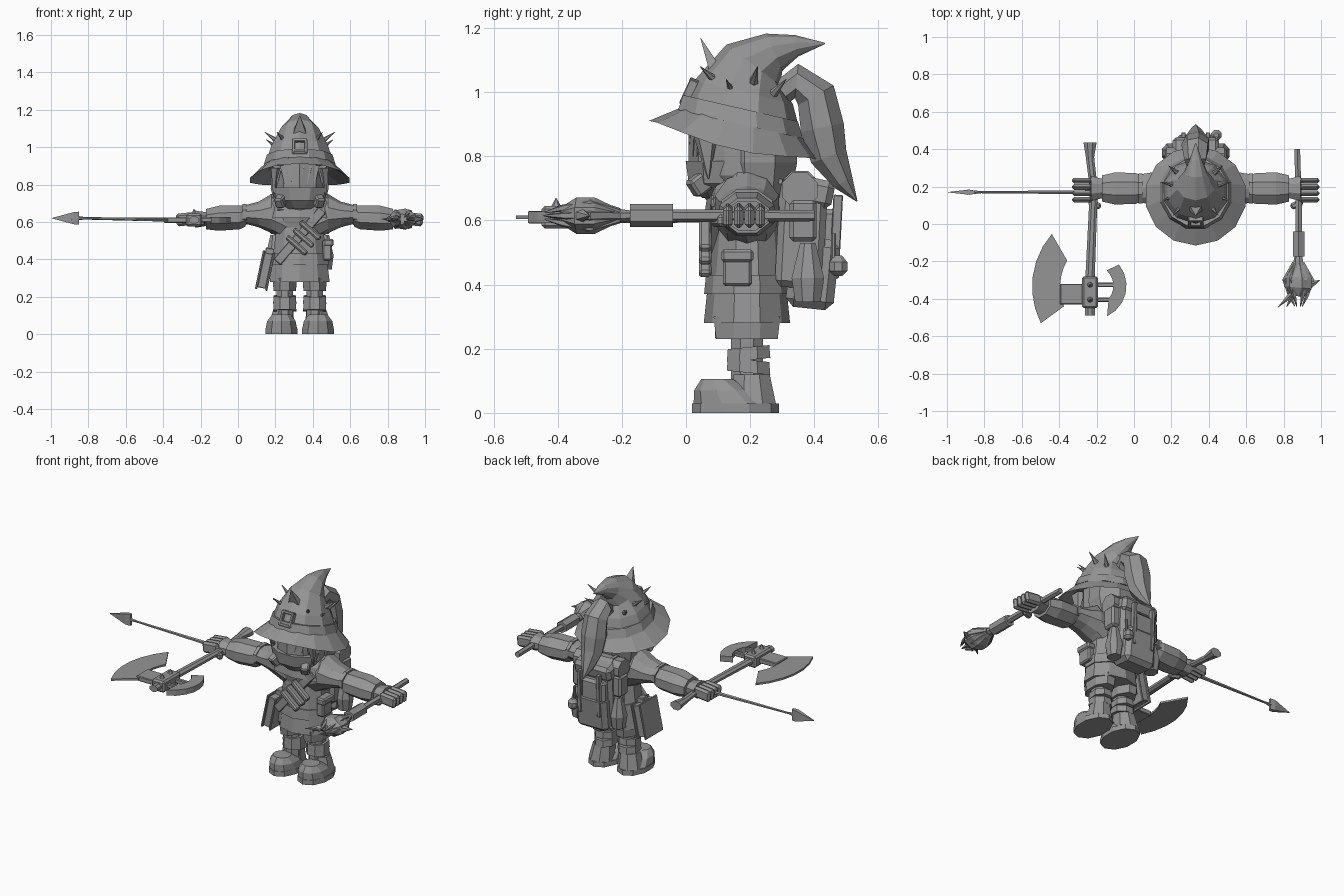
import bpy, bmesh
from math import cos, sin, pi, tau, radians
from mathutils import Vector, Matrix, Euler

cube = bpy.data.objects.get("Cube")
if cube:
    bpy.data.objects.remove(cube)

grey = bpy.data.materials.new("plain grey")
grey.use_nodes = True
grey.diffuse_color = (.3, .3, .3, 1)
grey.node_tree.nodes["Principled BSDF"].inputs["Base Color"].default_value = grey.diffuse_color

# Each group of parts is modelled around its own origin
BODY = Vector((.33, .19, 0))
ARROW = Vector((-.88, .17, .62))
AXE = Vector((-.235, -.365, .61))
STAFF = Vector((.88, 0, .615))
UP, SIDEWAYS = Vector((0, 0, 1)), Vector((1, 0, 0))
HAT_AXIS = Vector((0, .23, 1))


def finish(name, bm, origin, bevel=0.0, mirror=False):
    """Turn a bmesh into a named object, optionally bevelled and mirrored in x."""
    bmesh.ops.recalc_face_normals(bm, faces=bm.faces)
    mesh = bpy.data.meshes.new(name)
    bm.to_mesh(mesh)
    bm.free()
    mesh.materials.append(grey)
    part = bpy.data.objects.new(name, mesh)
    part.location = origin
    bpy.context.collection.objects.link(part)
    if bevel:
        modifier = part.modifiers.new("Bevel", "BEVEL")
        modifier.width = bevel
        modifier.segments = 1
    if mirror:
        part.modifiers.new("Mirror", "MIRROR")
    return part


def sweep(name, rings, sides=8, axis=None, squash=1.0, origin=BODY, mirror=False):
    """Loft elliptical rings (x, y, z, radius, optional second radius) along their path."""
    bm = bmesh.new()
    centres = [Vector(ring[:3]) for ring in rings]
    loops = []
    for index, (x, y, z, radius, *second) in enumerate(rings):
        following = centres[min(index + 1, len(rings) - 1)]
        tangent = (axis or following - centres[max(index - 1, 0)]).normalized()
        reference = Vector((0, 1, 0)) if abs(tangent.x) > .7 else SIDEWAYS
        u = (reference - tangent * reference.dot(tangent)).normalized()
        v = tangent.cross(u) * (second[0] if second else radius * squash)
        corners = [(step + .5) * tau / sides for step in range(sides)]
        loops.append([bm.verts.new(centres[index] + (u * radius * cos(a) + v * sin(a)) / cos(pi / sides))
                      for a in corners])
    for lower, upper in zip(loops, loops[1:]):
        for j in range(sides):
            k = (j + 1) % sides
            bm.faces.new((lower[j], lower[k], upper[k], upper[j]))
    bm.faces.new(loops[0])
    bm.faces.new(loops[-1])
    return finish(name, bm, origin, mirror=mirror)


def stack(name, x, y, heights, radii, squash=1.0, sides=8, axis=UP, mirror=False):
    """Upright lathe-like part with level rings."""
    rings = [(x, y, height, radius) for height, radius in zip(heights, radii)]
    return sweep(name, rings, sides, axis, squash, mirror=mirror)


def box(name, centre, size, turn=(0, 0, 0), bevel=.008, origin=BODY, mirror=False):
    bm = bmesh.new()
    angles = Euler([radians(angle) for angle in turn])
    bmesh.ops.create_cube(bm, size=1, matrix=Matrix.LocRotScale(Vector(centre), angles, Vector(size)))
    return finish(name, bm, origin, bevel, mirror)


def spike(name, base, tip, radius, squash=1.0, sides=6, origin=BODY, mirror=False):
    return sweep(name, [(*base, radius), (*tip, .001)], sides, None, squash, origin, mirror)


def crescent(name, centre, outer, inner, thickness):
    """Flat axe blade between two arcs, each given as (radius, first angle, last angle)."""
    bm = bmesh.new()
    outline = []
    steps = 6
    for (radius, first, last), order in ((outer, range(steps + 1)), (inner, range(steps, -1, -1))):
        for step in order:
            a = radians(first + (last - first) * step / steps)
            outline.append(bm.verts.new((centre[0] + radius * cos(a), centre[1] + radius * sin(a), -thickness / 2)))
    made = bmesh.ops.extrude_face_region(bm, geom=[bm.faces.new(outline)])
    top = [item for item in made["geom"] if isinstance(item, bmesh.types.BMVert)]
    bmesh.ops.translate(bm, vec=UP * thickness, verts=top)
    return finish(name, bm, AXE)


# Hat: brim with drooping sides, bent cone, band, buckle, horn and thorns
brim = sweep("hat_brim", [(0, -.03, .89, .17), (0, -.04, .85, .265), (0, -.02, .91, .185)], 14, HAT_AXIS)
for vertex in brim.data.vertices:
    vertex.co.z -= max(0, abs(vertex.co.x) - .1) ** 2
sweep("hat_cone", [(0, -.025, .9, .185), (0, -.01, 1, .15), (0, .02, 1.085, .1), (0, .085, 1.125, .06),
                   (0, .155, 1.145, .032), (0, .243, 1.152, .002)], 10)
stack("hat_band", 0, -.02, (.9, .95), (.19, .175), 1.05, 12, HAT_AXIS)
box("hat_buckle_side", (.034, -.18, 1), (.016, .03, .08), (-25, 0, 0), .003, mirror=True)
for end in (-1, 1):
    box("hat_buckle_bar", (0, -.18 + end * .015, 1 + end * .034), (.08, .03, .016), (-25, 0, 0), .003)
spike("hat_front_horn", (0, -.09, 1.05), (0, -.145, 1.17), .045, .5, 4)
for index, angle in enumerate((-50, -20, 10, 40)):
    height = 1.03 - .04 * (index % 2)
    out = Vector((cos(radians(angle)), sin(radians(angle)), 0))
    base = out * .12 + UP * height
    spike("hat_thorn", base, base + out * .07 + UP * .05, .014, mirror=True)

# Head, face cloth, fringe and long tail of hair
stack("head", 0, -.02, (.66, .74, .93), (.09, .14, .14), 1.1, 10)
stack("face_cloth", 0, -.1, (.67, .715, .785), (.06, .125, .14), .65)
box("side_cloth", (.1, -.145, .715), (.05, .07, .06), (35, 0, 25), mirror=True)
stack("back_hair", 0, .04, (.68, .78, .9), (.13, .155, .15), .75)
for index in range(-3, 4):
    x, y = index * .04, abs(index) * .012 - .16
    spike("fringe_lock", (x, y, .9), (x, y - .02, .8), .026, .6, 4)
spike("side_lock", (.13, -.13, .89), (.14, -.12, .73), .024, 1.6, 5, mirror=True)
sweep("hair_tail", [(0, .11, 1, .04), (0, .155, 1.035, .055), (0, .215, .99, .065), (0, .235, .89, .07),
                    (0, .255, .8, .06), (0, .3, .72, .034), (0, .343, .66, .002)], 7, squash=.9)

# Tunic, belt and shoulder mantle
stack("tunic", 0, 0, (.28, .4, .57, .65, .73), (.16, .145, .125, .15, .1), .8, 10)
stack("belt", 0, 0, (.37, .43), (.155, .148), .82, 10)
stack("mantle", 0, -.005, (.62, .7, .75), (.22, .2, .14), .55, 10)

# Arms and hands
sweep("upper_arm", [(.07, 0, .61, .09, .11), (.15, 0, .645, .1), (.22, 0, .64, .088, .065), (.3, 0, .64, .075, .045)],
      10, SIDEWAYS, mirror=True)
sweep("forearm_sleeve", [(.29, 0, .63, .07), (.32, 0, .625, .082), (.43, 0, .62, .086), (.5, 0, .615, .07)],
      8, SIDEWAYS, .78, mirror=True)
sweep("sleeve_cuff", [(x, 0, .64, .08) for x in (.285, .305)], 8, SIDEWAYS, .7, mirror=True)
sweep("wrist", [(.49, 0, .615, .05), (.56, 0, .615, .066)], 8, SIDEWAYS, .7, mirror=True)
for index in range(4):
    box("finger", (.605, index * .034 - .06, .615), (.11, .03, .068), (0, 6, 0), .012, mirror=True)
box("thumb", (.54, -.085, .6), (.07, .035, .04), (0, 0, 25), .01, mirror=True)

# Legs, wraps and boots
stack("shorts_leg", .08, 0, (.23, .3), (.06, .065), 1.6, mirror=True)
stack("leg", .08, 0, (.08, .26), (.045, .045), 1.1, mirror=True)
for height, lean in ((.145, .1), (.185, -.1)):
    stack("leg_wrap", .08, .005, (height - .02, height + .02), (.062, .059), 1.1, 8,
          Vector((0, lean, 1)), mirror=True)
stack("boot_sole", .098, -.035, (0, .03), (.086, .086), 1.5, 10, mirror=True)
sweep("boot_toe", [(.098, -.04, .03, .084, .12), (.098, -.065, .07, .076, .095), (.098, -.09, .105, .05)],
      10, UP, mirror=True)
sweep("boot_ankle", [(.098, .02, .03, .07), (.09, .015, .12, .056)], 8, UP, mirror=True)

# Chest strap with three rolls, hip book and hip pouch
SLANT = (0, 41, 0)
box("chest_strap", (0, -.1, .525), (.05, .03, .37), SLANT, .004)
for index in (-1, 0, 1):
    box("chest_roll", (.02 + index * .036, -.13, .515 + index * .04), (.14, .04, .03), SLANT)
LEAN = (0, 12, 0)
box("hip_book_pages", (-.185, -.015, .34), (.045, .15, .19), LEAN, .003)
for end in (-1, 1):
    box("hip_book_cover", (-.185 + end * .027, -.015, .34 - end * .005), (.012, .17, .21), LEAN, .003)
box("hip_book_strap", (-.16, -.01, .44), (.05, .05, .04), LEAN, .004)
box("hip_pouch", (.148, -.03, .45), (.05, .09, .11))
box("hip_pouch_flap", (.154, -.03, .49), (.055, .1, .04))

# Backpack with bedroll, pockets, flasks and bell
box("pack_body", (0, .17, .56), (.24, .15, .34), (-3, 0, 0), .02)
box("pack_lid", (0, .195, .69), (.25, .15, .09), (-12, 0, 0), .02)
box("pack_lower_pocket", (0, .205, .435), (.21, .15, .22), (-6, 0, 0), .025)
box("pack_back_pocket", (-.02, .25, .57), (.16, .07, .13), bevel=.015)
box("pack_side_pocket", (.135, .175, .6), (.06, .085, .13), bevel=.012, mirror=True)
box("pack_lid_strap", (.065, .278, .55), (.022, .03, .26), (-3, 0, 0), .003, mirror=True)
stack("side_flask", .135, .19, (.345, .42, .48, .53), (.036, .046, .033, .022), 1.1, mirror=True)
sweep("bedroll", [(x, .165, .695, .055) for x in (-.155, .155)])
sweep("bedroll_tie", [(x, .165, .695, .06) for x in (.08, .1)], mirror=True)
sweep("pack_strap", [(.1, .11, .72, .02), (.1, -.01, .755, .02), (.1, -.105, .66, .02)], 4, squash=.4, mirror=True)
stack("pack_bell", .11, .285, (.427, .442, .47, .49), (.012, .028, .028, .012))
stack("bell_cord", .11, .27, (.48, .56), (.008, .008))

# Arrow beside the right hand
sweep("arrow_shaft", [(0, 0, 0, .005), (.68, 0, -.01, .011)], 6, origin=ARROW)
sweep("arrow_head", [(.03, 0, 0, .008, .035), (0, 0, 0, .014, .032), (-.115, 0, 0, .001)], 4, origin=ARROW)
spike("arrow_socket", (-.01, 0, 0), (.1, 0, 0), .014, origin=ARROW)

# Great axe lying flat in the right hand
sweep("axe_handle", [(0, .8, 0, .035), (0, .72, 0, .022), (.02, .55, 0, .021), (0, .08, 0, .025),
                     (0, -.125, 0, .026)], squash=.75, origin=AXE)
box("axe_head_block", (0, 0, 0), (.085, .17, .07), bevel=.01, origin=AXE)
box("axe_blade_neck", (-.09, -.01, 0), (.14, .11, .03), bevel=.004, origin=AXE)
for y in (-.04, .04):
    spike("axe_rivet", (0, y, .02), (0, y, .06), .02, origin=AXE)
    box("axe_rear_bar", (.08, y, 0), (.11, .024, .025), bevel=.004, origin=AXE)
crescent("axe_blade", (.12, .03), (.43, 139, 207), (.28, 150, 202), .012)
crescent("axe_rear_blade", (.015, .035), (.18, 39, -65), (.11, 48, -40), .035)

# Claw-headed staff in the left hand
sweep("staff_shaft", [(-.007, .4, 0, .015), (0, .1, 0, .017), (0, -.06, 0, .017)], 6, origin=STAFF)
sweep("staff_grip", [(0, y, 0, .031) for y in (-.04, -.175)], 6, origin=STAFF)
sweep("staff_head", [(0, -.16, 0, .018), (0, -.21, 0, .026), (0, -.285, 0, .07), (0, -.34, 0, .07),
                     (-.01, -.385, 0, .035)], 7, squash=.75, origin=STAFF)
for index in range(6):
    angle = index * tau / 6
    out = Vector((cos(angle), 0, sin(angle) * .6))
    path = ((-.21, .02, .012), (-.3, .07, .014), (-.385, .045, .009), (-.44, .02, .002))
    sweep("staff_claw", [(out.x * reach, y, out.z * reach, radius) for y, reach, radius in path], 5, origin=STAFF)
spike("staff_thumb_claw", (.05, -.33, 0), (.115, -.3, 0), .024, origin=STAFF)
for x in (-.11, -.065):
    spike("staff_long_claw", (-.02, -.36, 0), (x, -.445, 0), .02, origin=STAFF)
